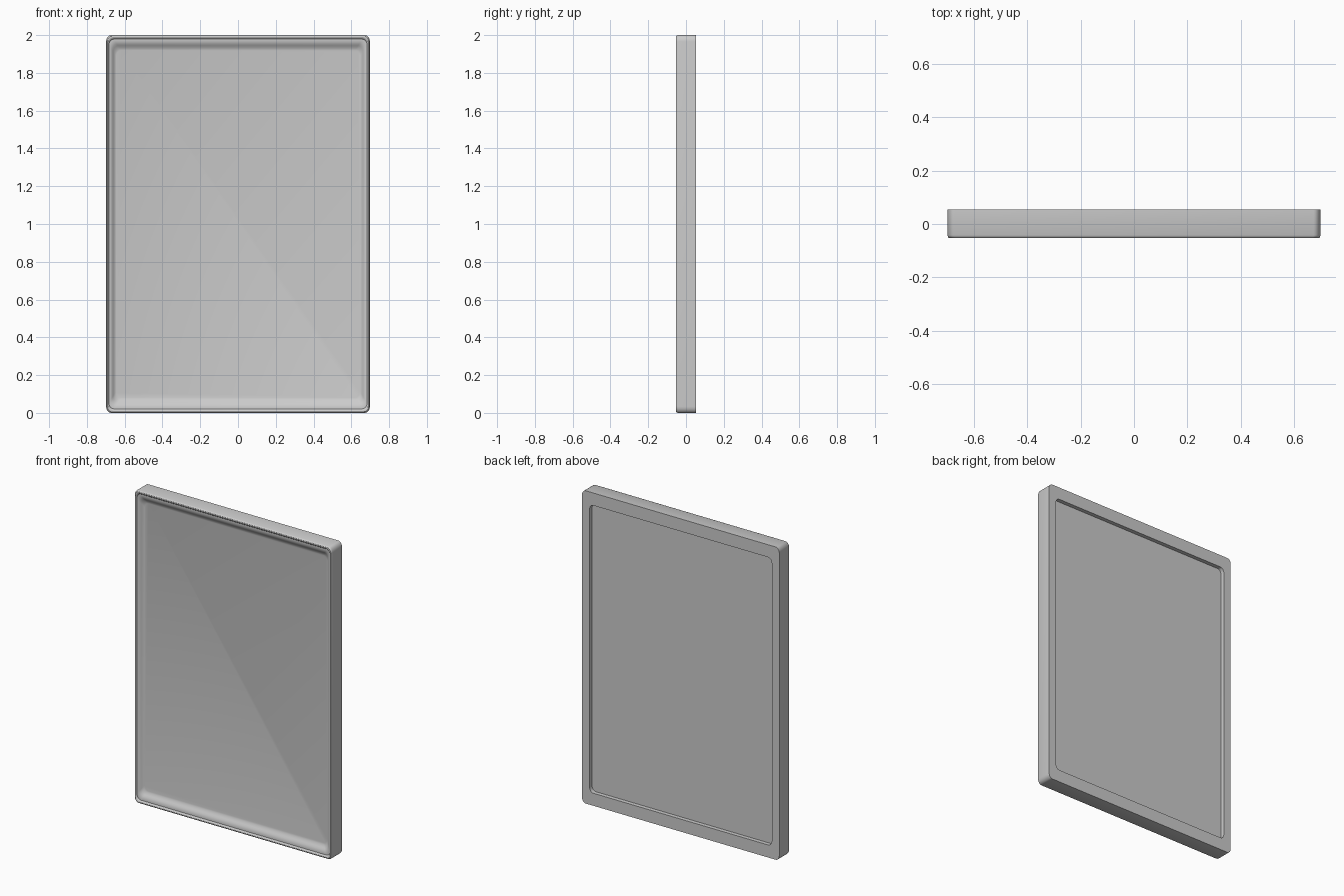
import bpy, bmesh, math

if "Cube" in bpy.data.objects:
    bpy.data.objects.remove(bpy.data.objects["Cube"])

HW, HH = 0.698, 1.0        # half width, half height
BX, BZ = 0.053, 0.08       # border width at the sides, and at top/bottom
SEG = 6                    # segments per rounded corner


def ring(bm, t, y):
    """Rounded rectangle; t = 0 is the outer edge, t = 1 the opening."""
    w, h = HW - BX * t, HH - BZ * t
    rx, rz = 0.026, 0.034
    verts = []
    for c, (sx, sz) in enumerate([(1, 1), (-1, 1), (-1, -1), (1, -1)]):
        for i in range(SEG + 1):
            a = math.pi / 2 * (c + i / SEG)
            verts.append(bm.verts.new((sx * (w - rx) + rx * math.cos(a), y,
                                       1 + sz * (h - rz) + rz * math.sin(a))))
    return verts


def build(name, profile, cap=False):
    bm = bmesh.new()
    rings = [ring(bm, t, y) for t, y in profile]
    for a, b in zip(rings, rings[1:]):
        n = len(a)
        for i in range(n):
            j = (i + 1) % n
            bm.faces.new((a[i], a[j], b[j], b[i]))
    if cap:
        bm.faces.new(rings[0])
        bm.faces.new(rings[-1])
    bmesh.ops.recalc_face_normals(bm, faces=bm.faces)
    mesh = bpy.data.meshes.new(name)
    bm.to_mesh(mesh)
    bm.free()
    obj = bpy.data.objects.new(name, mesh)
    bpy.context.collection.objects.link(obj)
    bpy.ops.object.select_all(action='DESELECT')
    obj.select_set(True)
    bpy.context.view_layer.objects.active = obj
    bpy.ops.object.shade_smooth_by_angle(angle=math.radians(30))
    return obj


# Frame moulding and recessed panel as one shell: back recess, outer side,
# rounded front bead, groove and inner cove running down to the panel
profile = [(1, 0.028), (1, 0.054), (0, 0.054), (0, -0.042),
           (0.03, -0.048), (0.08, -0.052), (0.14, -0.053), (0.20, -0.051),
           (0.25, -0.047), (0.27, -0.044),
           (0.36, -0.044), (0.48, -0.042), (0.60, -0.038), (0.70, -0.032),
           (0.80, -0.027), (0.90, -0.023), (1, -0.021)]
build("framed_panel", profile, cap=True)
